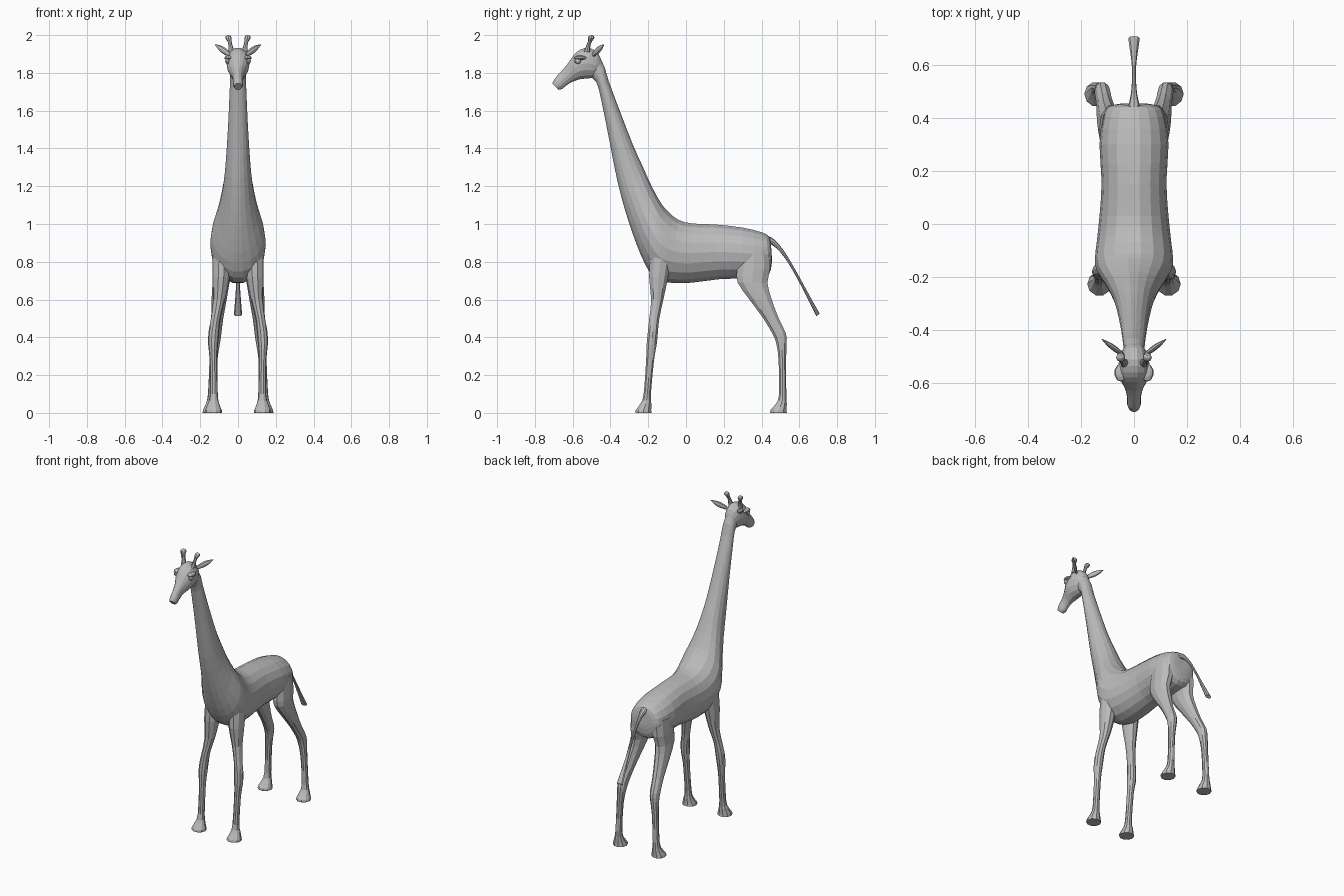
import bpy
import bmesh
from math import sin, cos, pi
from mathutils import Vector, Matrix

default = bpy.data.objects.get("Cube")
if default:
    bpy.data.objects.remove(default, do_unlink=True)

grey = bpy.data.materials.new("plain grey")
grey.use_nodes = True
colour = (0.5, 0.5, 0.5, 1)
grey.diffuse_color = colour
grey.node_tree.nodes["Principled BSDF"].inputs["Base Color"].default_value = colour


def finish(name, bm, mirrored):
    bmesh.ops.recalc_face_normals(bm, faces=bm.faces)
    mesh = bpy.data.meshes.new(name)
    bm.to_mesh(mesh)
    bm.free()
    mesh.materials.append(grey)
    obj = bpy.data.objects.new(name, mesh)
    bpy.context.collection.objects.link(obj)
    if mirrored:
        obj.modifiers.new("Mirror", 'MIRROR').use_mirror_merge = False
    return obj


def blend(a, b, c, d, t):
    """Smooth curve from b to c."""
    return 0.5 * (2 * b + (c - a) * t + (2 * a - 5 * b + 4 * c - d) * t ** 2
                  + (3 * b - a - 3 * c + d) * t ** 3)


def loft(name, sections, sides, mirrored=False, steps=2):
    """Skin elliptical sections, each a centre and two half axes."""
    last = len(sections) - 1
    dense = []
    for i in range(last):
        near = [sections[min(max(i + k, 0), last)] for k in (-1, 0, 1, 2)]
        for s in range(steps):
            dense.append([blend(*part, s / steps) for part in zip(*near)])
    dense.append(sections[-1])
    bm = bmesh.new()
    rings = []
    for centre, u, v in dense:
        angles = [2 * pi * k / sides for k in range(sides)]
        rings.append([bm.verts.new(centre + u * cos(a) + v * sin(a)) for a in angles])
    for low, high in zip(rings, rings[1:]):
        for k in range(sides):
            n = (k + 1) % sides
            bm.faces.new((low[k], low[n], high[n], high[k]))
    bm.faces.new(rings[0])
    bm.faces.new(rings[-1])
    return finish(name, bm, mirrored)


def profile(rows):
    """Central sections from top y, z, bottom y, z and half width."""
    result = []
    for ty, tz, by, bz, w in rows:
        top, bottom = Vector((0, ty, tz)), Vector((0, by, bz))
        result.append(((top + bottom) / 2, Vector((w, 0, 0)), (top - bottom) / 2))
    return result


def level(rows):
    """Horizontal sections from x, y, z and the two radii."""
    return [(Vector((x, y, z)), Vector((rx, 0, 0)), Vector((0, ry, 0)))
            for x, y, z, rx, ry in rows]


def ellipsoid(name, centre, radii, mirrored=True):
    bm = bmesh.new()
    bmesh.ops.create_uvsphere(bm, u_segments=10, v_segments=6, radius=1,
                              matrix=Matrix.LocRotScale(Vector(centre), None, Vector(radii)))
    return finish(name, bm, mirrored)


# Trunk and neck in one skin, from rump to head
loft("body_and_neck", profile([
    (.45, .89, .455, .82, .045),
    (.44, .935, .45, .76, .09),
    (.4, .958, .42, .72, .115),
    (.3, .983, .3, .71, .13),
    (.15, 1, .17, .705, .122),
    (.03, 1.005, .03, .687, .13),
    (-.04, 1.025, -.09, .687, .14),
    (-.09, 1.065, -.17, .715, .147),
    (-.13, 1.11, -.22, .79, .14),
    (-.18, 1.2, -.27, .91, .107),
    (-.23, 1.31, -.32, 1.06, .08),
    (-.28, 1.42, -.365, 1.23, .065),
    (-.35, 1.6, -.41, 1.46, .052),
    (-.41, 1.76, -.45, 1.66, .044),
    (-.43, 1.83, -.475, 1.75, .041),
    (-.46, 1.89, -.52, 1.79, .038),
]), 18)

# Head, from the nape to the lips
loft("head", profile([
    (-.45, 1.87, -.46, 1.8, .03),
    (-.465, 1.905, -.49, 1.775, .045),
    (-.51, 1.935, -.525, 1.768, .057),
    (-.56, 1.925, -.56, 1.765, .06),
    (-.595, 1.895, -.585, 1.757, .05),
    (-.63, 1.845, -.605, 1.75, .035),
    (-.665, 1.805, -.63, 1.735, .027),
    (-.695, 1.77, -.655, 1.715, .027),
    (-.708, 1.745, -.675, 1.71, .02),
]), 14)
ellipsoid("eyes", (.054, -.572, 1.862), (.015, .018, .015))
ellipsoid("brows", (.05, -.56, 1.88), (.024, .034, .012))

# Horns with rounded knobs
loft("horns", level([
    (.034, -.525, 1.91, .017, .017),
    (.04, -.517, 1.945, .011, .011),
    (.045, -.508, 1.968, .011, .011),
    (.05, -.503, 1.982, .017, .017),
    (.051, -.501, 1.994, .014, .014),
    (.051, -.5, 2, .006, .006),
]), 8, mirrored=True)

# Leaf-shaped ears pointing out and back
base, tip = Vector((.042, -.492, 1.895)), Vector((.121, -.434, 1.95))
across = (tip - base).cross(Vector((0, 0, 1))).normalized()
upward = across.cross(tip - base).normalized()
loft("ears", [(base.lerp(tip, t), across * r * .6, upward * r)
              for t, r in ((0, .01), (.3, .017), (.65, .015), (1, .002))],
     8, mirrored=True)

# Front legs with flared hooves
loft("front_legs", level([
    (.085, -.13, .84, .05, .06),
    (.09, -.145, .72, .046, .053),
    (.1, -.152, .6, .032, .034),
    (.118, -.168, .5, .025, .028),
    (.128, -.175, .43, .028, .028),
    (.132, -.182, .36, .026, .028),
    (.13, -.19, .28, .02, .022),
    (.128, -.205, .1, .021, .02),
    (.13, -.212, .05, .03, .03),
    (.13, -.225, .015, .044, .043),
    (.13, -.225, 0, .046, .045),
]), 10, mirrored=True)

# Hind legs with thigh, hock and hoof
loft("hind_legs", level([
    (.075, .36, .86, .048, .085),
    (.082, .358, .76, .05, .092),
    (.09, .352, .69, .045, .083),
    (.1, .395, .6, .04, .062),
    (.11, .45, .5, .032, .043),
    (.118, .493, .42, .03, .038),
    (.122, .505, .37, .027, .029),
    (.13, .51, .28, .021, .021),
    (.138, .512, .1, .021, .02),
    (.14, .505, .05, .03, .03),
    (.142, .49, .015, .043, .045),
    (.142, .49, 0, .045, .046),
]), 10, mirrored=True)

# Tail, thin in the middle and tufted at the end
loft("tail", profile([
    (.4, .945, .4, .9, .03),
    (.45, .93, .44, .895, .022),
    (.49, .895, .475, .875, .013),
    (.54, .825, .527, .815, .008),
    (.6, .72, .588, .713, .008),
    (.66, .61, .645, .602, .015),
    (.708, .525, .69, .512, .022),
]), 8)
